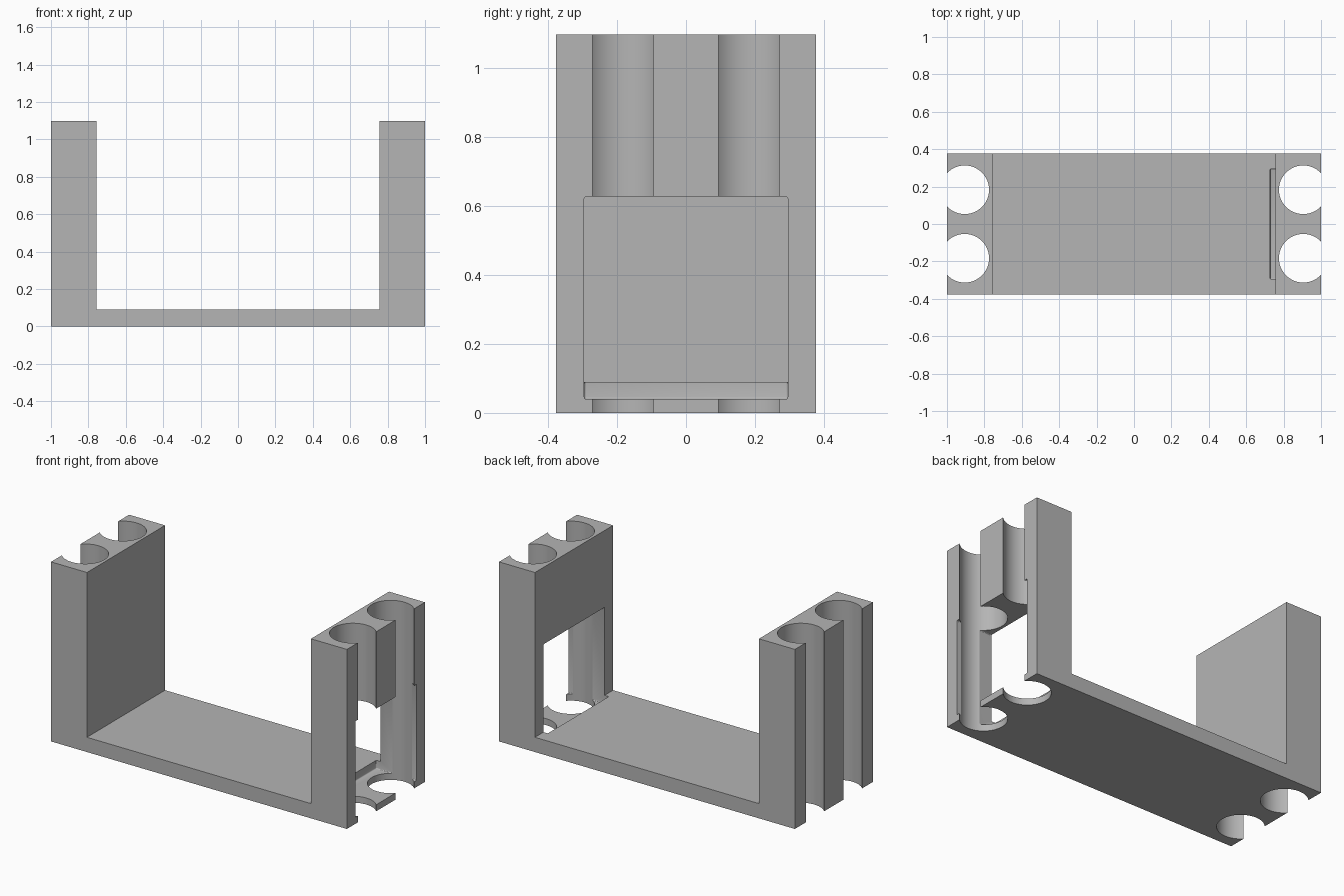
import bpy
import bmesh
import math

if "Cube" in bpy.data.objects:
    bpy.data.objects.remove(bpy.data.objects["Cube"], do_unlink=True)

HALF_X, HALF_Y, HEIGHT = 1.0, 0.377, 1.097
INNER_X, FLOOR_Z = 0.757, 0.09

grey = bpy.data.materials.new("plain_grey")
grey.use_nodes = True
grey.diffuse_color = (0.46, 0.46, 0.46, 1)
grey.node_tree.nodes["Principled BSDF"].inputs["Base Color"].default_value = (0.46, 0.46, 0.46, 1)


def add_object(name, bm):
    bmesh.ops.recalc_face_normals(bm, faces=bm.faces[:])
    mesh = bpy.data.meshes.new(name)
    bm.to_mesh(mesh)
    bm.free()
    mesh.materials.append(grey)
    obj = bpy.data.objects.new(name, mesh)
    bpy.context.collection.objects.link(obj)
    return obj


def cut(target, cutter):
    """Subtract the cutter from the target, then discard the cutter."""
    cutter.hide_render = True
    mod = target.modifiers.new(cutter.name, 'BOOLEAN')
    mod.operation = 'DIFFERENCE'
    mod.solver = 'EXACT'
    mod.object = cutter
    bpy.ops.object.modifier_apply(modifier=mod.name)
    bpy.data.objects.remove(cutter, do_unlink=True)


# U-shaped bracket: half profile mirrored, then extruded front to back
half = [(HALF_X, 0), (HALF_X, HEIGHT), (INNER_X, HEIGHT), (INNER_X, FLOOR_Z)]
profile = half + [(-x, z) for x, z in reversed(half)]
bm = bmesh.new()
face = bm.faces.new([bm.verts.new((x, -HALF_Y, z)) for x, z in profile])
side = bmesh.ops.extrude_face_region(bm, geom=[face])
moved = [v for v in side["geom"] if isinstance(v, bmesh.types.BMVert)]
bmesh.ops.translate(bm, verts=moved, vec=(0, 2 * HALF_Y, 0))
bracket = add_object("u_bracket", bm)
bpy.context.view_layer.objects.active = bracket
bracket.select_set(True)

# Four vertical round channels, open on the outer side of each upright
for sx in (-1, 1):
    for sy in (-1, 1):
        bm = bmesh.new()
        bmesh.ops.create_cone(bm, cap_ends=True, segments=64,
                              radius1=0.13, radius2=0.13, depth=2)
        bmesh.ops.translate(bm, verts=bm.verts[:],
                            vec=(sx * 0.905, sy * 0.183, HEIGHT / 2))
        cut(bracket, add_object("channel_cutter", bm))

# Rectangular window through the left upright, with tiny rounded corners
bm = bmesh.new()
bmesh.ops.create_cube(bm, size=1)
bmesh.ops.scale(bm, verts=bm.verts[:], vec=(0.47, 0.59, 0.587))
bmesh.ops.translate(bm, verts=bm.verts[:], vec=(0.963, 0, 0.3335))
bmesh.ops.bevel(bm, geom=bm.edges[:], offset=0.006, segments=3,
                profile=0.5, affect='EDGES')
cut(bracket, add_object("window_cutter", bm))

bpy.ops.object.shade_smooth_by_angle(angle=math.radians(30))
